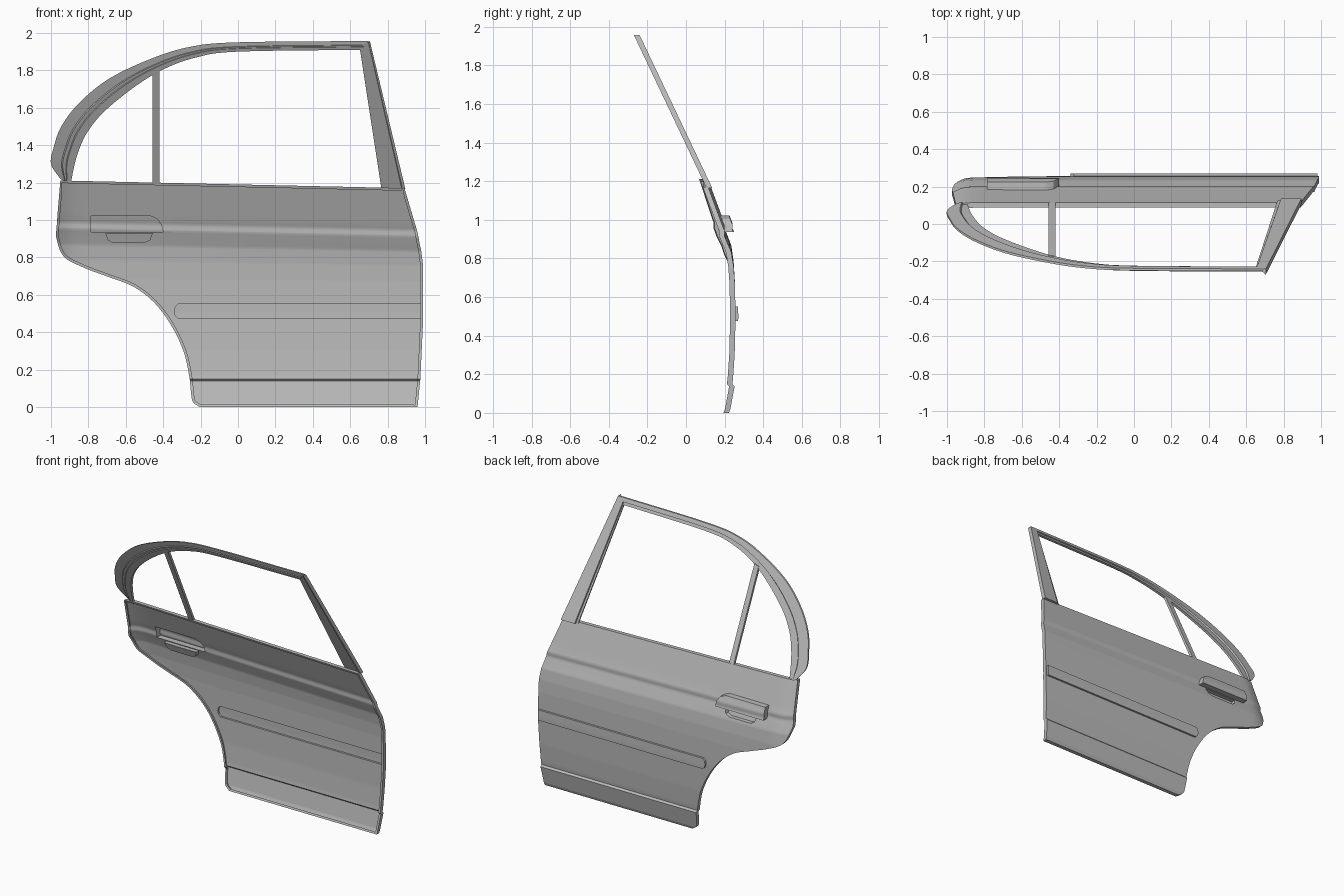
import bpy, bmesh
from mathutils import Vector

if "Cube" in bpy.data.objects:
    bpy.data.objects.remove(bpy.data.objects["Cube"])

grey = bpy.data.materials.new("door grey")
grey.use_nodes = True
COLOUR = (0.5, 0.5, 0.5, 1)
grey.diffuse_color = COLOUR
grey.node_tree.nodes["Principled BSDF"].inputs["Base Color"].default_value = COLOUR


def finish(bm, name):
    mesh = bpy.data.meshes.new(name)
    bm.to_mesh(mesh)
    bm.free()
    mesh.materials.append(grey)
    obj = bpy.data.objects.new(name, mesh)
    bpy.context.collection.objects.link(obj)
    bpy.ops.object.select_all(action='DESELECT')
    obj.select_set(True)
    bpy.context.view_layer.objects.active = obj
    bpy.ops.object.shade_smooth_by_angle(angle=0.5)


def smooth_path(points, steps):
    """Catmull-Rom curve through 2D points."""
    p = [Vector(q) for q in points]
    p = [2 * p[0] - p[1]] + p + [2 * p[-1] - p[-2]]
    out = []
    for a, b, c, d in zip(p, p[1:], p[2:], p[3:]):
        for i in range(steps):
            t = i / steps
            out.append(0.5 * (2 * b + (c - a) * t + (2 * a - 5 * b + 4 * c - d) * t ** 2
                              + (3 * b - a - 3 * c + d) * t ** 3))
    return out + [p[-2]]


def lookup(table, z):
    """Piecewise linear value at height z from (value, z) pairs, rising in z."""
    for (v0, z0), (v1, z1) in zip(table, table[1:]):
        if z <= z1:
            return v0 + (v1 - v0) * max(0, z - z0) / max(z1 - z0, 1e-6)
    return table[-1][0]


# Lower panel: pressed sheet between a wheel-arch edge and a front edge
rear_edge = smooth_path([(-.205, 0), (-.24, .025), (-.25, .065), (-.26, .16), (-.29, .294),
                         (-.355, .433), (-.445, .555), (-.555, .64), (-.69, .69), (-.82, .735),
                         (-.93, .79), (-.97, .88), (-.97, .94), (-.95, 1.19)], 5)
front_edge = [(.96, 0), (.975, .15), (.99, .47), (.99, .765), (.98, .85), (.96, .955), (.89, 1.19)]
section = [(.222, 0), (.23, .02), (.252, .138), (.24, .15), (.243, .17), (.252, .3), (.257, .5),
           (.253, .68), (.247, .77), (.235, .85), (.207, .92), (.2, .935), (.2, .965),
           (.193, .98), (.115, 1.19)]

heights = sorted({round(z, 3) for _, z in list(rear_edge) + front_edge + section})
COLUMNS = 40
bm = bmesh.new()
grid = []
for z in heights:
    x0, x1 = lookup(rear_edge, z), lookup(front_edge, z)
    tilt = -.022 * min(1, max(0, (z - .6) / .3))
    row = []
    for i in range(COLUMNS + 1):
        x = x0 + (x1 - x0) * i / COLUMNS
        y = lookup(section, z) - .03 * max(0, (-.87 - x) / .1) ** 2
        row.append(bm.verts.new((x, y, z + tilt * x)))
    grid.append(row)
for low, high in zip(grid, grid[1:]):
    for i in range(COLUMNS):
        bm.faces.new((low[i], high[i], high[i + 1], low[i + 1]))


def emboss(bm, poly, push):
    """Cut a convex counter-clockwise (x, z) outline into the sheet and press it."""
    xs, zs = zip(*poly)
    sides = list(zip(poly, poly[1:] + poly[:1]))

    def touches(f):
        fx, fz = [v.co.x for v in f.verts], [v.co.z for v in f.verts]
        return (max(fx) > min(xs) and min(fx) < max(xs)
                and max(fz) > min(zs) and min(fz) < max(zs))

    for (ax, az), (bx, bz) in sides:
        faces = [f for f in bm.faces if touches(f)]
        parts = {e for f in faces for e in f.edges} | {v for f in faces for v in f.verts}
        bmesh.ops.bisect_plane(bm, geom=faces + list(parts), dist=1e-5,
                               plane_co=(ax, 0, az), plane_no=(bz - az, 0, ax - bx))
    inside = []
    for f in bm.faces:
        c = f.calc_center_median()
        if all((bx - ax) * (c.z - az) - (bz - az) * (c.x - ax) > 0 for (ax, az), (bx, bz) in sides):
            inside.append(f)
    made = bmesh.ops.extrude_face_region(bm, geom=inside)["geom"]
    moved = [g for g in made if isinstance(g, bmesh.types.BMVert)]
    bmesh.ops.translate(bm, verts=moved, vec=push)
    left = [f for f in inside if f.is_valid]
    if left:
        bmesh.ops.delete(bm, geom=left, context='FACES')


# Rub strip, door handle and the finger recess below it
emboss(bm, [(-.32, .475), (.98, .475), (.98, .55), (-.32, .55), (-.335, .535), (-.34, .512),
            (-.335, .49)], (0, .014, 0))
emboss(bm, [(-.785, .936), (-.4, .936), (-.41, .975), (-.43, 1.005), (-.47, 1.022),
            (-.785, 1.022)], (0, .042, 0))
emboss(bm, [(-.67, .878), (-.5, .878), (-.47, .892), (-.455, .93), (-.71, .93),
            (-.695, .892)], (0, -.03, 0))

# Folded rim: back from the sheet edge, then a narrow lip turned inwards
bm.normal_update()
rim = [e for e in bm.edges if e.is_boundary]
inward = {}
for e in rim:
    tangent = e.calc_tangent(e.link_loops[0])
    for v in e.verts:
        inward[v] = inward.get(v, Vector((0, 0, 0))) + tangent
for back, lip in ((-.028, 0), (0, .015)):
    made = bmesh.ops.extrude_edge_only(bm, edges=rim)["geom"]
    new = {g for g in made if isinstance(g, bmesh.types.BMVert)}
    rim = [g for g in made if isinstance(g, bmesh.types.BMEdge) and g.is_boundary]
    for v in new:
        old = next(e.other_vert(v) for e in v.link_edges if e.other_vert(v) not in new)
        inward[v] = inward[old]
        v.co += Vector((0, back, 0)) + inward[v].normalized() * lip
finish(bm, "door_panel")


# Window surround: bars lying in the leaning glass plane
def glass_bar(name, outer, inner, shape):
    """Sweep shape (fraction across, depth) between two (x, z) paths."""
    bm = bmesh.new()
    rings = []
    for a, b in zip(outer, inner):
        ring = []
        for across, depth in shape:
            x, z = Vector(a).lerp(Vector(b), across)
            ring.append(bm.verts.new((x, -.27 + (1.957 - z) * .475 + depth, z)))
        rings.append(ring)
    n = len(shape)
    for r, s in zip(rings, rings[1:]):
        for k in range(n):
            bm.faces.new((r[k], r[(k + 1) % n], s[(k + 1) % n], s[k]))
    bm.faces.new(rings[0])
    bm.faces.new(rings[-1])
    bmesh.ops.recalc_face_normals(bm, faces=bm.faces)
    finish(bm, name)


arch_outer = smooth_path([(-.95, 1.22), (-1, 1.3), (-.985, 1.39), (-.945, 1.5), (-.85, 1.625),
                          (-.69, 1.755), (-.47, 1.86), (-.26, 1.925), (0, 1.95), (.7, 1.957)], 6)
arch_inner = smooth_path([(-.895, 1.19), (-.875, 1.29), (-.85, 1.375), (-.805, 1.47),
                          (-.715, 1.58), (-.555, 1.71), (-.4, 1.805), (-.22, 1.87),
                          (0, 1.9), (.66, 1.91)], 6)
glass_bar("window_arch", arch_outer, arch_inner,
          [(0, .018), (0, .03), (.55, .03), (.62, .02), (1, .02), (1, 0), (.68, 0),
           (.64, .006), (.5, .006), (.45, .014)])
glass_bar("front_pillar", [(.705, 1.957), (.895, 1.165)], [(.65, 1.925), (.767, 1.165)],
          [(0, 0), (0, .03), (.85, .03), (.88, .02), (1, .02), (1, .008), (.15, .008), (.12, 0)])
glass_bar("window_divider", [(-.457, 1.19), (-.457, 1.79)], [(-.42, 1.19), (-.42, 1.8)],
          [(0, .004), (0, .024), (1, .024), (1, .004)])
